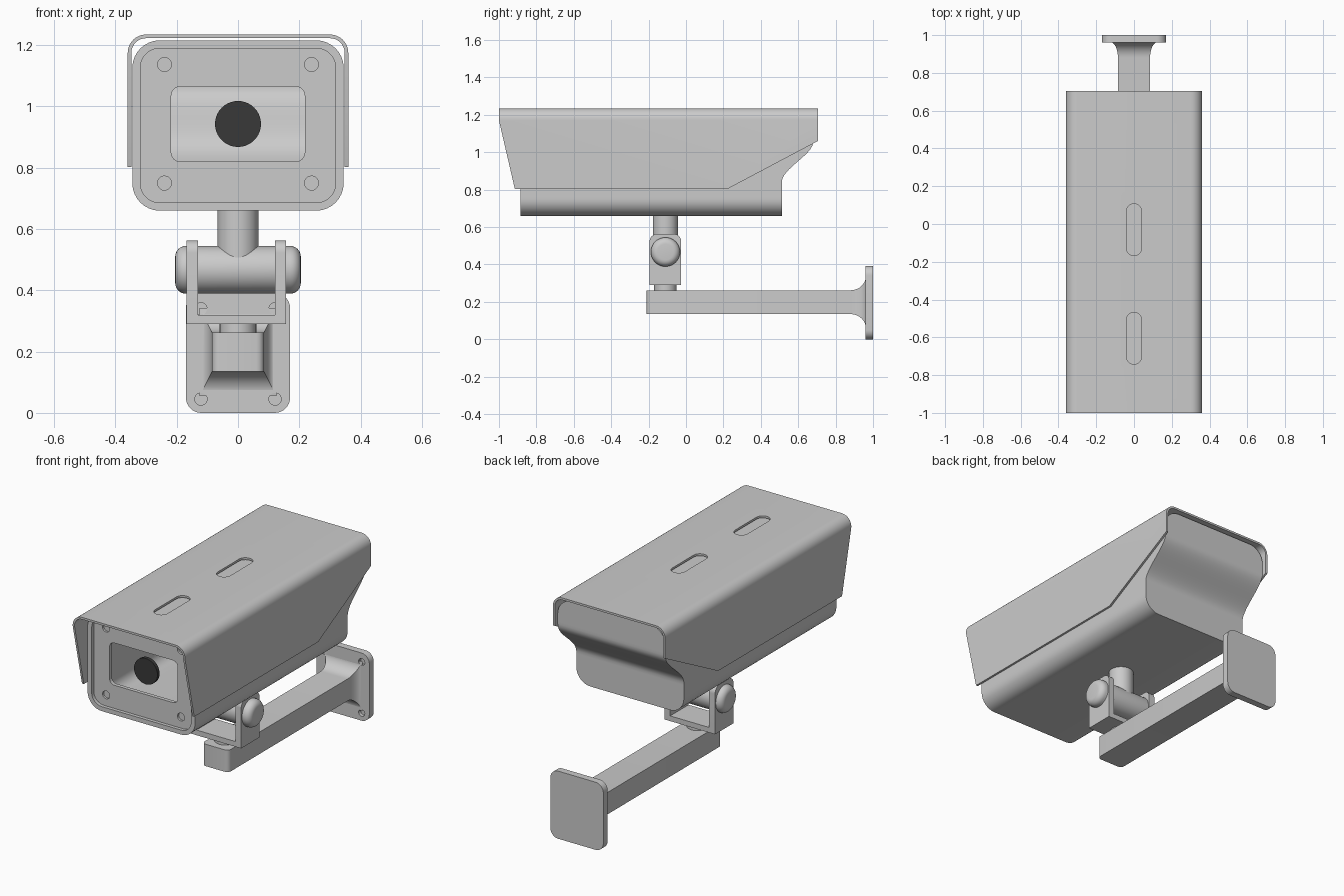
import bpy, bmesh, math
from mathutils import Matrix, Vector

if "Cube" in bpy.data.objects:
    bpy.data.objects.remove(bpy.data.objects["Cube"])


def material(name, v):
    m = bpy.data.materials.new(name)
    m.diffuse_color = (v, v, v, 1)
    m.use_nodes = True
    m.node_tree.nodes["Principled BSDF"].inputs["Base Color"].default_value = m.diffuse_color
    return m


GREY = material("light grey", 0.6)
DARK = material("lens black", 0.04)

# Columns give the directions of profile u, profile v and extrusion
AXES = {"x": Matrix(((0, 0, 1), (1, 0, 0), (0, 1, 0))),
        "y": Matrix(((1, 0, 0), (0, 0, -1), (0, 1, 0))),
        "z": Matrix.Identity(3)}


def add(name, bm, mat=GREY):
    bmesh.ops.remove_doubles(bm, verts=bm.verts, dist=1e-5)
    bmesh.ops.recalc_face_normals(bm, faces=bm.faces)
    me = bpy.data.meshes.new(name)
    bm.to_mesh(me)
    bm.free()
    me.materials.append(mat)
    ob = bpy.data.objects.new(name, me)
    bpy.context.collection.objects.link(ob)
    return ob


def arc(cx, cy, r, a0, a1, n=8):
    return [(cx + r * math.cos(math.radians(a0 + (a1 - a0) * i / n)),
             cy + r * math.sin(math.radians(a0 + (a1 - a0) * i / n))) for i in range(n + 1)]


def circle(cx, cy, r, n=32):
    return arc(cx, cy, r, 0, 360, n)[:-1]


def rrect(x0, x1, y0, y1, r):
    return (arc(x1 - r, y1 - r, r, 0, 90) + arc(x0 + r, y1 - r, r, 90, 180)
            + arc(x0 + r, y0 + r, r, 180, 270) + arc(x1 - r, y0 + r, r, 270, 360))


def prism(name, loops, lo, hi, axis, mat=GREY):
    """Extrude outlines (inner loops become holes) from lo to hi along an axis."""
    cu = bpy.data.curves.new(name, "CURVE")
    cu.dimensions = "2D"
    cu.fill_mode = "BOTH"
    cu.extrude = (hi - lo) / 2
    for pts in loops:
        sp = cu.splines.new("POLY")
        sp.points.add(len(pts) - 1)
        for p, (u, v) in zip(sp.points, pts):
            p.co = (u, v, 0, 1)
        sp.use_cyclic_u = True
    tmp = bpy.data.objects.new(name + "_outline", cu)
    me = bpy.data.meshes.new_from_object(tmp)
    bm = bmesh.new()
    bm.from_mesh(me)
    bpy.data.objects.remove(tmp)
    bpy.data.meshes.remove(me)
    bpy.data.curves.remove(cu)
    bmesh.ops.transform(bm, matrix=AXES[axis].to_4x4(), verts=bm.verts)
    shift = Vector((0, 0, 0))
    shift["xyz".index(axis)] = (lo + hi) / 2
    bmesh.ops.translate(bm, vec=shift, verts=bm.verts)
    return add(name, bm, mat)


def cut(ob, cutter, op):
    md = ob.modifiers.new(op, "BOOLEAN")
    md.operation, md.solver, md.object = op, "EXACT", cutter
    cutter.hide_render = True


# Housing: hollow rounded box, open at the front, with an S-curved back
W, Z0, Z1, R, FRONT = 0.345, 0.66, 1.216, 0.09, -0.885


def back_y(z):
    t = min(max((z - 0.84) / 0.22, 0), 1)
    return 0.512 + 0.17 * t * t * (3 - 2 * t)


rows = [(x, z) for x, z in arc(W - R, Z0 + R, R, -90, 0)]
rows += [(W, Z0 + R + (Z1 - Z0 - 2 * R) * i / 24) for i in range(1, 24)]
rows += arc(W - R, Z1 - R, R, 0, 90)
bm = bmesh.new()
rings = []
for x, z in rows:
    rings.append([bm.verts.new(c) for c in ((-x, FRONT, z), (-x, back_y(z), z),
                                            (x, back_y(z), z), (x, FRONT, z))])
for a, b in zip(rings, rings[1:]):
    for i in range(3):
        bm.faces.new((a[i], a[i + 1], b[i + 1], b[i]))
bm.faces.new(rings[0])
bm.faces.new(rings[-1][::-1])
housing = add("housing", bm)
md = housing.modifiers.new("wall", "SOLIDIFY")
md.thickness, md.offset = 0.026, -1

# Front panel with window opening and four screw holes
spots = [(sx * 0.24, z) for sx in (-1, 1) for z in (0.75, 1.137)]
prism("front_panel", [rrect(-0.325, 0.325, 0.68, 1.196, 0.07),
                      rrect(-0.218, 0.218, 0.82, 1.065, 0.03)]
      + [circle(x, z, 0.023, 20) for x, z in spots], -0.865, -0.843, "y")
for x, z in spots:
    prism("panel_screw", [circle(x, z, 0.027, 20)], -0.853, -0.84, "y")
prism("lens", [circle(0, 0.943, 0.075, 40)], -0.845, -0.825, "y", DARK)

# Sunshield: bent sheet trimmed to its side outline, with two slots on top
sheet = ([(0.36, 0.75)] + arc(0.3, 1.175, 0.06, 0, 90) + arc(-0.3, 1.175, 0.06, 90, 180)
         + [(-0.36, 0.75), (-0.348, 0.75)] + arc(-0.3, 1.175, 0.048, 180, 90)
         + arc(0.3, 1.175, 0.048, 90, 0) + [(0.348, 0.75)])
shield = prism("sunshield", [sheet], -1.05, 0.75, "y")
side = [(-1, 1.3), (-1, 1.17), (-0.915, 0.803), (0.22, 0.803), (0.705, 1.06), (0.705, 1.3)]
cut(shield, prism("shield_trim_cutter", [side], -0.5, 0.5, "x"), "INTERSECT")
for y in (-0.03, -0.605):
    slot = rrect(-0.04, 0.04, y - 0.137, y + 0.137, 0.0399)
    cut(shield, prism("slot_cutter", [slot], 1.2, 1.3, "z"), "DIFFERENCE")

# Tilt joint: neck, pivot barrel with rounded ends, U bracket and swivel post
PY, PZ = -0.11, 0.467
prism("neck", [circle(0, PY, 0.067)], PZ, 0.675, "z")
bm = bmesh.new()
bmesh.ops.create_cone(bm, cap_ends=True, segments=40, radius1=0.078, radius2=0.078, depth=0.41,
                      matrix=Matrix.Translation((0, PY, PZ)) @ Matrix.Rotation(math.pi / 2, 4, "Y"))
pivot = add("pivot_barrel", bm)
md = pivot.modifiers.new("round", "BEVEL")
md.width, md.segments, md.limit_method = 0.035, 6, "ANGLE"
md.angle_limit = math.radians(50)
cheek = ([(-0.195, 0.29), (-0.026, 0.29)] + arc(-0.066, 0.523, 0.04, 0, 90)
         + arc(-0.155, 0.523, 0.04, 90, 180))
for lo, hi in ((-0.168, -0.13), (0.12, 0.157)):
    prism("bracket_cheek", [cheek], lo, hi, "x")
prism("bracket_base", [[(-0.195, 0.29), (-0.026, 0.29), (-0.026, 0.32), (-0.195, 0.32)]],
      -0.13, 0.12, "x")
prism("swivel_post", [circle(0, PY, 0.06)], 0.25, 0.295, "z")

# Wall arm: rectangular bar with rounded nose, flaring out at the wall
sections = [(-0.185 - 0.025 * math.sin(math.radians(a)),
             0.06 + 0.025 * math.cos(math.radians(a)), 0.0635) for a in (90, 67, 45, 22, 0)]
for i in range(9):
    a = math.radians(90 * i / 8)
    g = 1 - math.cos(a)
    sections.append((0.88 + 0.083 * math.sin(a), 0.085 + 0.04 * g, 0.0635 + 0.08 * g))
bm = bmesh.new()
rings = [[bm.verts.new((sx * w, y, 0.1985 + sz * h)) for sx, sz in
          ((-1, -1), (1, -1), (1, 1), (-1, 1))] for y, w, h in sections]
for a, b in zip(rings, rings[1:]):
    for i in range(4):
        j = (i + 1) % 4
        bm.faces.new((a[i], a[j], b[j], b[i]))
bm.faces.new(rings[0])
bm.faces.new(rings[-1])
add("wall_arm", bm)

# Wall plate: solid back layer and drilled front layer
outline = rrect(-0.17, 0.17, 0, 0.392, 0.05)
holes = [circle(sx * 0.121, z, 0.02, 20) for sx in (-1, 1) for z in (0.045, 0.34)]
prism("wall_plate_back", [outline], 0.98, 1.0, "y")
prism("wall_plate_front", [outline] + holes, 0.96, 0.98, "y")

# Bake modifiers, then smooth curved areas while keeping edges sharp
bpy.context.view_layer.update()
deps = bpy.context.evaluated_depsgraph_get()
parts = [o for o in bpy.data.objects if not o.hide_render]
baked = {o: bpy.data.meshes.new_from_object(o.evaluated_get(deps)) for o in parts if o.modifiers}
for o, me in baked.items():
    o.modifiers.clear()
    o.data = me
for o in [o for o in bpy.data.objects if o.hide_render]:
    bpy.data.objects.remove(o)
for o in parts:
    o.select_set(True)
bpy.context.view_layer.objects.active = parts[0]
bpy.ops.object.shade_smooth_by_angle(angle=math.radians(30))
